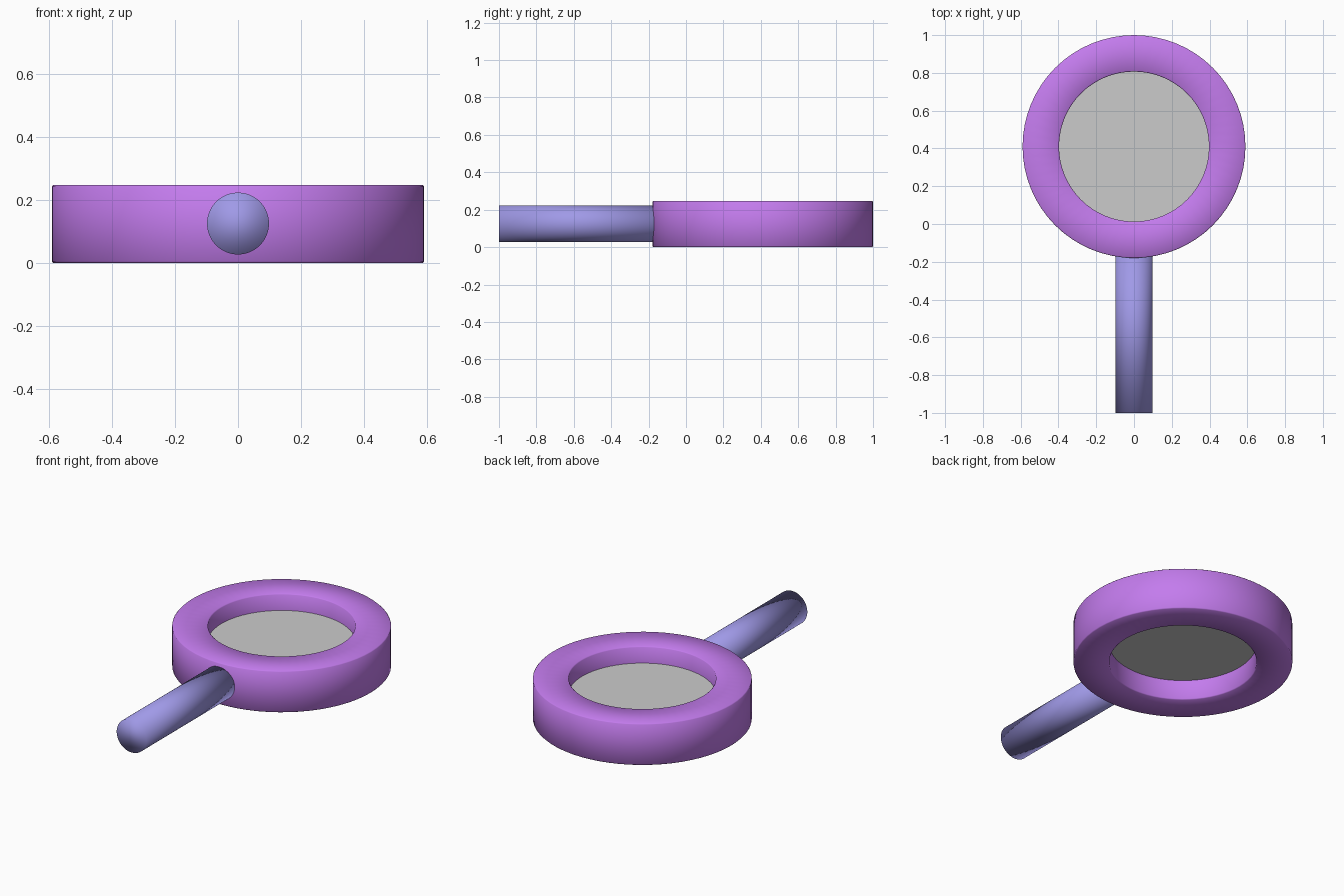
import bpy, bmesh, math

if "Cube" in bpy.data.objects:
    bpy.data.objects.remove(bpy.data.objects["Cube"])

CY, H = 0.41, 0.247          # frame centre and height
R_OUT, R_IN = 0.59, 0.397    # frame radii
SEGS = 64


def material(name, color):
    m = bpy.data.materials.new(name)
    m.diffuse_color = (*color, 1)
    m.use_nodes = True
    m.node_tree.nodes["Principled BSDF"].inputs["Base Color"].default_value = m.diffuse_color
    return m


def revolve(name, profile, mat):
    """Spin a closed (radius, z) profile around the vertical axis."""
    bm = bmesh.new()
    rings = []
    for i in range(SEGS):
        a = 2 * math.pi * i / SEGS
        rings.append([bm.verts.new((r * math.cos(a), r * math.sin(a), z)) for r, z in profile])
    n = len(profile)
    for i in range(SEGS):
        a, b = rings[i], rings[(i + 1) % SEGS]
        for j in range(n):
            k = (j + 1) % n
            bm.faces.new((a[j], b[j], b[k], a[k]))
    bmesh.ops.recalc_face_normals(bm, faces=bm.faces)
    mesh = bpy.data.meshes.new(name)
    bm.to_mesh(mesh)
    bm.free()
    mesh.shade_smooth()
    ob = bpy.data.objects.new(name, mesh)
    bpy.context.collection.objects.link(ob)
    mesh.materials.append(mat)
    return ob


def cylinder(name, radius, depth, location, rotation=(0, 0, 0)):
    bpy.ops.mesh.primitive_cylinder_add(vertices=SEGS, radius=radius, depth=depth,
                                        location=location, rotation=rotation)
    ob = bpy.context.object
    ob.name = name
    return ob


# Round frame with slightly softened edges
e = 0.005
frame = revolve("frame", [
    (R_IN, e), (R_IN + e, 0), (R_OUT - e, 0), (R_OUT, e),
    (R_OUT, H - e), (R_OUT - e, H), (R_IN + e, H), (R_IN, H - e),
], material("frame_purple", (0.55, 0.2, 0.85)))
frame.location.y = CY

# Thin lens set inside the frame
lens = cylinder("lens", R_IN + 0.01, 0.03, (0, CY, 0.133))
bpy.ops.object.shade_smooth_by_angle()

# Handle running into the frame wall
y0, y1 = -1.0, -0.1
handle = cylinder("handle", 0.098, y1 - y0, (0, (y0 + y1) / 2, 0.125), (math.pi / 2, 0, 0))
handle.data.shade_smooth()
handle.data.materials.append(material("handle_blue", (0.35, 0.32, 0.8)))
